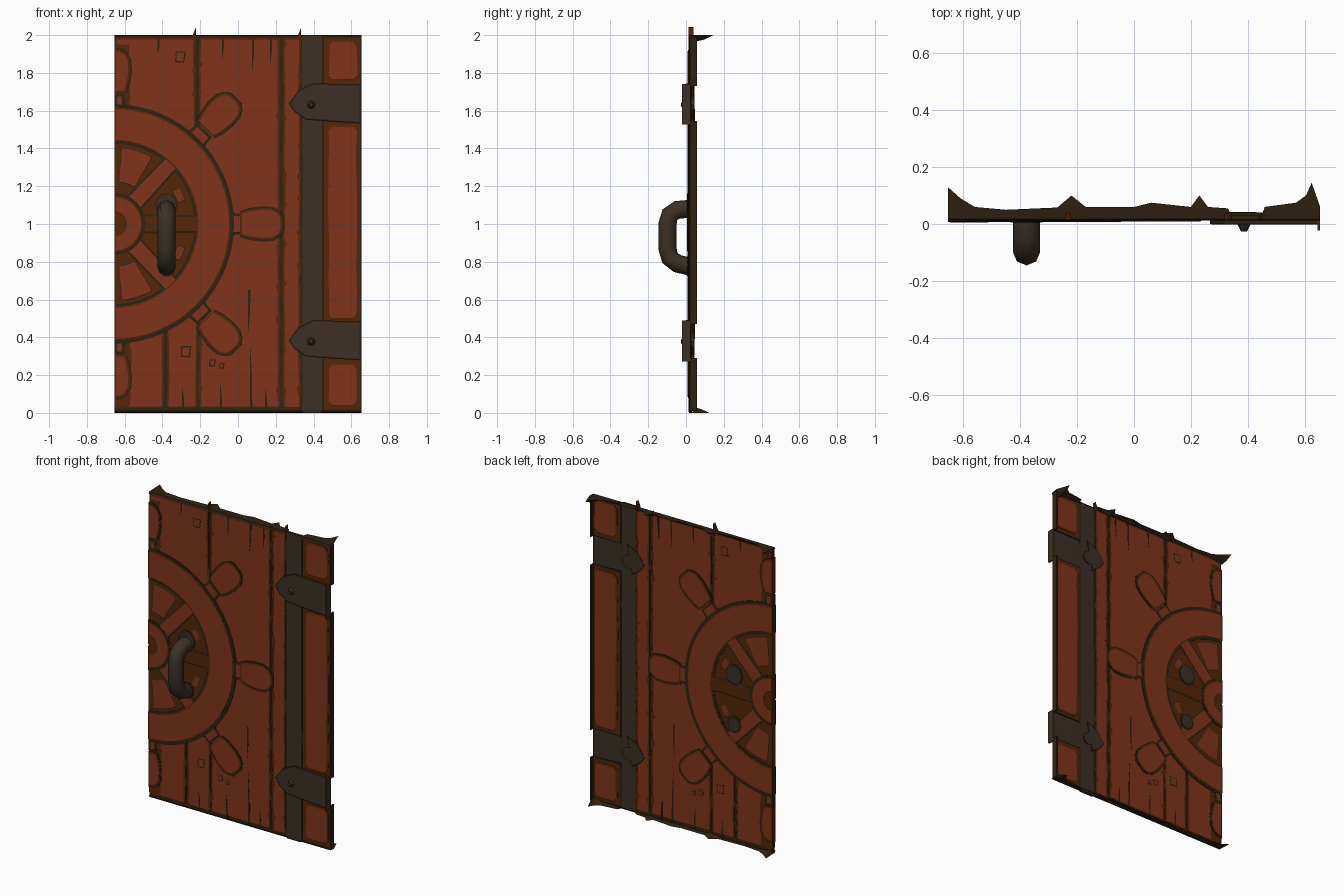
import bpy, bmesh, random
from math import sin, cos, radians, pi
from mathutils import Vector

random.seed(4)
cube = bpy.data.objects.get("Cube")
if cube:
    bpy.data.objects.remove(cube)


def material(name, rgb):
    m = bpy.data.materials.new(name)
    m.use_nodes = True
    m.diffuse_color = (*rgb, 1)
    bsdf = m.node_tree.nodes["Principled BSDF"]
    bsdf.inputs["Base Color"].default_value = (*rgb, 1)
    bsdf.inputs["Roughness"].default_value = 0.9
    return m


WOOD = material("red wood", (0.215, 0.033, 0.012))
TRIM = material("brown wood edge", (0.090, 0.020, 0.002))
SEAM = material("dark seam", (0.028, 0.015, 0.006))
IRON = material("dark iron", (0.045, 0.030, 0.018))

MID = 0.027         # depth of the middle of the sheet
LEFT, RIGHT = -0.655, 0.655
HUB = Vector((LEFT, 1.0))


def finish(name, bm, mats):
    bmesh.ops.recalc_face_normals(bm, faces=bm.faces)
    me = bpy.data.meshes.new(name)
    bm.to_mesh(me)
    bm.free()
    for m in mats:
        me.materials.append(m)
    ob = bpy.data.objects.new(name, me)
    bpy.context.collection.objects.link(ob)


def slab(name, pts, half, face=WOOD, edge=TRIM, rim=0.010, mid=MID):
    """Thin plate from an x-z outline, with a coloured rim on both sides."""
    bm = bmesh.new()
    front = [bm.verts.new((x, mid - half, z)) for x, z in pts]
    back = [bm.verts.new((x, mid + half, z)) for x, z in pts]
    caps = [bm.faces.new(front), bm.faces.new(back[::-1])]
    n = len(pts)
    for i in range(n):
        j = (i + 1) % n
        bm.faces.new((front[j], front[i], back[i], back[j]))
    bmesh.ops.recalc_face_normals(bm, faces=bm.faces)
    if rim:
        bmesh.ops.inset_individual(bm, faces=caps, thickness=rim,
                                   depth=0.002, use_even_offset=True)
    for f in bm.faces:
        f.material_index = 0 if f in caps else 1
    finish(name, bm, [face, edge])


def rect(x0, x1, z0, z1):
    return [(x0, z0), (x1, z0), (x1, z1), (x0, z1)]


def rough_box(x0, x1, z0, z1, wobble=0.006, step=0.13, c=0.012):
    """Rectangle outline with hand-hewn long sides and clipped corners."""
    n = max(2, int((z1 - z0) / step))
    zs = [z0 + c + (z1 - z0 - 2 * c) * i / n for i in range(n + 1)]
    jit = lambda: random.uniform(0, wobble)
    right = [(x1 - jit(), z) for z in zs]
    left = [(x0 + jit(), z) for z in reversed(zs)]
    return ([(x0 + c, z0), (x1 - c, z0)] + right
            + [(x1 - c, z1), (x0 + c, z1)] + left)


def polar(r, deg):
    return HUB + Vector((cos(radians(deg)), sin(radians(deg)))) * r


def sector(r0, r1, a0, a1, n):
    angles = [a0 + (a1 - a0) * i / n for i in range(n + 1)]
    return [polar(r1, a) for a in angles] + [polar(r0, a) for a in reversed(angles)]


def radial(deg, profile, grow=0.0):
    """Outline of (radius, half width) along a wheel direction, cut at the edge."""
    d = Vector((cos(radians(deg)), sin(radians(deg))))
    side = Vector((-d.y, d.x))
    last = profile[-1][0]
    rows = [(r + grow * (r == last), w + grow) for r, w in profile]
    right = [HUB + d * r - side * w for r, w in rows]
    left = [HUB + d * r + side * w for r, w in reversed(rows)]
    if abs(deg) == 90:          # upright ones are halved by the left edge
        half = right if deg > 0 else left
        return half + [(LEFT, half[-1].y), (LEFT, half[0].y)]
    return right + left


# Dark sheet behind the planks
slab("seam_sheet", rect(LEFT, 0.34, 0.005, 1.995), 0.006, SEAM, SEAM, 0)

# Planks
planks = [(LEFT, -0.222, 0.98, 1.985), (LEFT, -0.388, 0.025, 1.0),
          (-0.378, -0.210, 0.025, 1.0), (-0.210, 0.224, 0.025, 1.985),
          (0.236, 0.334, 0.02, 1.985)]
for i, box in enumerate(planks):
    slab(f"plank_{i + 1}", rough_box(*box), 0.010)

# Worn brown chips along the plank edges: seam x, low, high, side
for x, low, high, side in [(-0.222, 1.65, 1.95, -1), (-0.210, 1.65, 1.95, 1),
                           (-0.388, 0.06, 0.36, -1), (-0.210, 0.06, 0.36, 1),
                           (0.224, 0.06, 1.95, -1), (0.236, 0.06, 1.95, 1),
                           (0.334, 0.06, 1.95, -1)]:
    z = low
    while z < high:
        tall, wide = random.uniform(0.05, 0.12), random.uniform(0.016, 0.026)
        tip = (x + side * wide, z + tall * 0.6)
        pts = [(x, z), tip, (x, z + tall)]
        slab("worn_chip", pts if side > 0 else pts[::-1], 0.0125, TRIM, TRIM, 0)
        z += tall + random.uniform(0.03, 0.14)

# Worn brown strips beside the upright knobs
for z0, z1 in ((0.03, 0.40), (1.60, 1.95)):
    slab("worn_strip", rough_box(LEFT, -0.560, z0, z1, 0.02, 0.06), 0.0125, TRIM, TRIM, 0)

# Tapered cracks: x, wide end, pointed end
for x, z0, z1 in [(0.08, 1.98, 1.80), (0.175, 1.98, 1.84), (-0.08, 1.98, 1.86),
                  (-0.42, 1.98, 1.90), (0.07, 0.02, 0.36), (-0.09, 0.02, 0.17),
                  (0.15, 0.02, 0.13), (0.06, 0.65, 0.42), (-0.29, 0.02, 0.14)]:
    w = 0.006
    pts = [(x - w, z0), (x + w, z0), (x + 0.004, (z0 + z1) / 2), (x - 0.006, z1)]
    slab("crack", pts if z0 < z1 else pts[::-1], 0.013, SEAM, SEAM, 0)

# Small square nail marks
for x, z, s in [(-0.305, 1.885, 0.028), (-0.275, 0.325, 0.028),
                (-0.135, 0.265, 0.018), (-0.085, 0.25, 0.014)]:
    slab("nail_mark", [(x - s, z - s), (x + s * 0.7, z - s * 1.1),
                       (x + s, z + s), (x - s * 0.9, z + s)], 0.0125, WOOD, SEAM, 0.006)

# Half wheel: recessed field, panels, spokes, rim, knobs and hub
slab("wheel_field", sector(0.02, 0.46, -90, 90, 24), 0.014, TRIM, TRIM, 0)
for s in (-1, 1):
    a, b = sorted((s * 60, s * 85))
    slab("wheel_panel", sector(0.22, 0.41, a, b, 5), 0.0135, WOOD, SEAM, 0.006)
    a, b = sorted((s * 18, s * 30))
    slab("small_wheel_panel", sector(0.35, 0.40, a, b, 3), 0.0135, WOOD, SEAM, 0.006)
for a, face in ((-47, WOOD), (0, TRIM), (47, WOOD)):
    slab("wheel_spoke", radial(a, [(0.1, 0.052), (0.46, 0.046)]), 0.015, face, SEAM)
slab("wheel_rim_shadow", sector(0.424, 0.634, -90, 90, 32), 0.0165, SEAM, SEAM, 0)
slab("wheel_rim", sector(0.438, 0.616, -90, 90, 32), 0.0175, WOOD, TRIM, 0.008)
neck = [(0.605, 0.085), (0.64, 0.056), (0.69, 0.054)]
knob = [(0.685, 0.058), (0.73, 0.074), (0.80, 0.084), (0.86, 0.080),
        (0.895, 0.060), (0.91, 0.03)]
for a in (-90, -46, 0, 46, 90):
    reach = -0.02 if a == 0 else 0.01
    grip = [(r + reach, w) for r, w in knob]
    slab("knob_neck", radial(a, neck), 0.0135, WOOD, SEAM, 0.014)
    slab("knob_shadow", radial(a, grip, 0.010), 0.0148, SEAM, SEAM, 0)
    slab("wheel_knob", radial(a, grip), 0.017, WOOD, TRIM, 0.010)
slab("hub_shadow", sector(0.03, 0.165, -90, 90, 12), 0.018, SEAM, SEAM, 0)
slab("wheel_hub", sector(0.06, 0.15, -90, 90, 12), 0.019, WOOD, TRIM, 0.008)
slab("hub_center", sector(0.005, 0.06, -90, 90, 8), 0.0185, TRIM, TRIM, 0)

# Vertical iron band
slab("iron_band", rough_box(0.333, 0.452, 0.0, 2.0, 0.003), 0.006,
     IRON, SEAM, 0.006, 0.022)

# Framed panels on the hinge side, with the outer edge bent back
for z0, z1 in [(0.01, 0.29), (0.47, 1.545), (1.73, 1.99)]:
    slab("panel_frame", rect(0.447, RIGHT, z0, z1), 0.006, TRIM, SEAM, 0.008)
    slab("panel_edge", rect(0.645, RIGHT, z0, z1), 0.015, SEAM, SEAM, 0, 0.042)
for z0, z1 in [(0.03, 0.265), (0.49, 1.525), (1.755, 1.975)]:
    slab("side_panel", rough_box(0.464, 0.645, z0, z1, 0.008, 0.09, 0.028),
         0.010, WOOD, TRIM, 0.012)

# Pointed hinge straps with cone rivets
hinge = [(0.65, -0.105), (0.65, 0.10), (0.40, 0.108), (0.32, 0.07),
         (0.268, 0.0), (0.30, -0.045), (0.36, -0.085)]
for zc in (1.637, 0.383):
    outline = [(x, zc + z) for x, z in hinge]
    slab("hinge_strap", outline, 0.012, IRON, SEAM, 0.008, 0.012)
    slab("hinge_tip_back", outline[2:], 0.002, IRON, SEAM, 0.008, 0.0385)
    bm = bmesh.new()
    bmesh.ops.create_cone(bm, cap_ends=True, segments=8, radius1=0.045,
                          radius2=0.010, depth=0.07)
    for v in bm.verts:
        x, y, z = v.co
        v.co = (0.387 + x, 0.008 - z, zc - 0.005 + y)
    finish("hinge_rivet", bm, [IRON])
    # Raised lip where the strap meets the outer edge
    slab("hinge_lip", rect(0.645, RIGHT, zc - 0.11, zc + 0.105), 0.022, IRON, IRON, 0, 0.0)

# Torn rim that folds back along the top and bottom: x, depth reached
fold = [(LEFT, 0.13), (-0.61, 0.09), (-0.56, 0.06), (-0.45, 0.05), (-0.27, 0.058),
        (-0.22, 0.10), (-0.17, 0.06), (0.0, 0.06), (0.06, 0.075), (0.20, 0.06),
        (0.23, 0.10), (0.26, 0.06), (0.33, 0.055), (0.34, 0.032), (0.45, 0.032),
        (0.46, 0.06), (0.57, 0.075), (0.605, 0.10), (0.625, 0.145), (RIGHT, 0.06)]
for name, z, s, k in (("top_fold", 2.0, -1, 1.0), ("bottom_fold", 0.0, 1, 0.85)):
    bm = bmesh.new()
    rows = []
    for x, y in fold:
        y *= k
        drop = 0.004 + 0.25 * max(0, y - 0.06)
        rows.append([bm.verts.new(c) for c in (
            (x, 0.013, z + s * 0.016), (x, 0.018, z + s * 0.004),
            (x, y, z), (x, 0.5 * y + 0.02, z + s * drop),
            (x, 0.041, z + s * (0.010 + drop)))])
    for a, b in zip(rows, rows[1:]):
        for i in range(4):
            bm.faces.new((a[i], b[i], b[i + 1], a[i + 1]))
    finish(name, bm, [SEAM])

# Bent iron pull handle
curve = bpy.data.curves.new("pull_handle", "CURVE")
curve.dimensions = "3D"
curve.bevel_depth = 0.048
curve.bevel_resolution = 2
path = [(0.02, 1.08), (-0.045, 1.075), (-0.085, 1.05), (-0.098, 1.0),
        (-0.098, 0.87), (-0.085, 0.82), (-0.045, 0.79), (0.02, 0.775)]
spline = curve.splines.new("POLY")
spline.points.add(len(path) - 1)
for p, (y, z) in zip(spline.points, path):
    p.co = (-0.378, y, z, 1)
curve.use_fill_caps = True
curve.materials.append(IRON)
handle = bpy.data.objects.new("pull_handle", curve)
bpy.context.collection.objects.link(handle)

# Round mounts that show on both sides
for z, r in ((1.10, 0.062), (0.775, 0.050)):
    ring = [(-0.378 + r * cos(a * pi / 5), z + r * 1.1 * sin(a * pi / 5)) for a in range(10)]
    slab("handle_mount", ring, 0.020, IRON, SEAM, 0.012)
